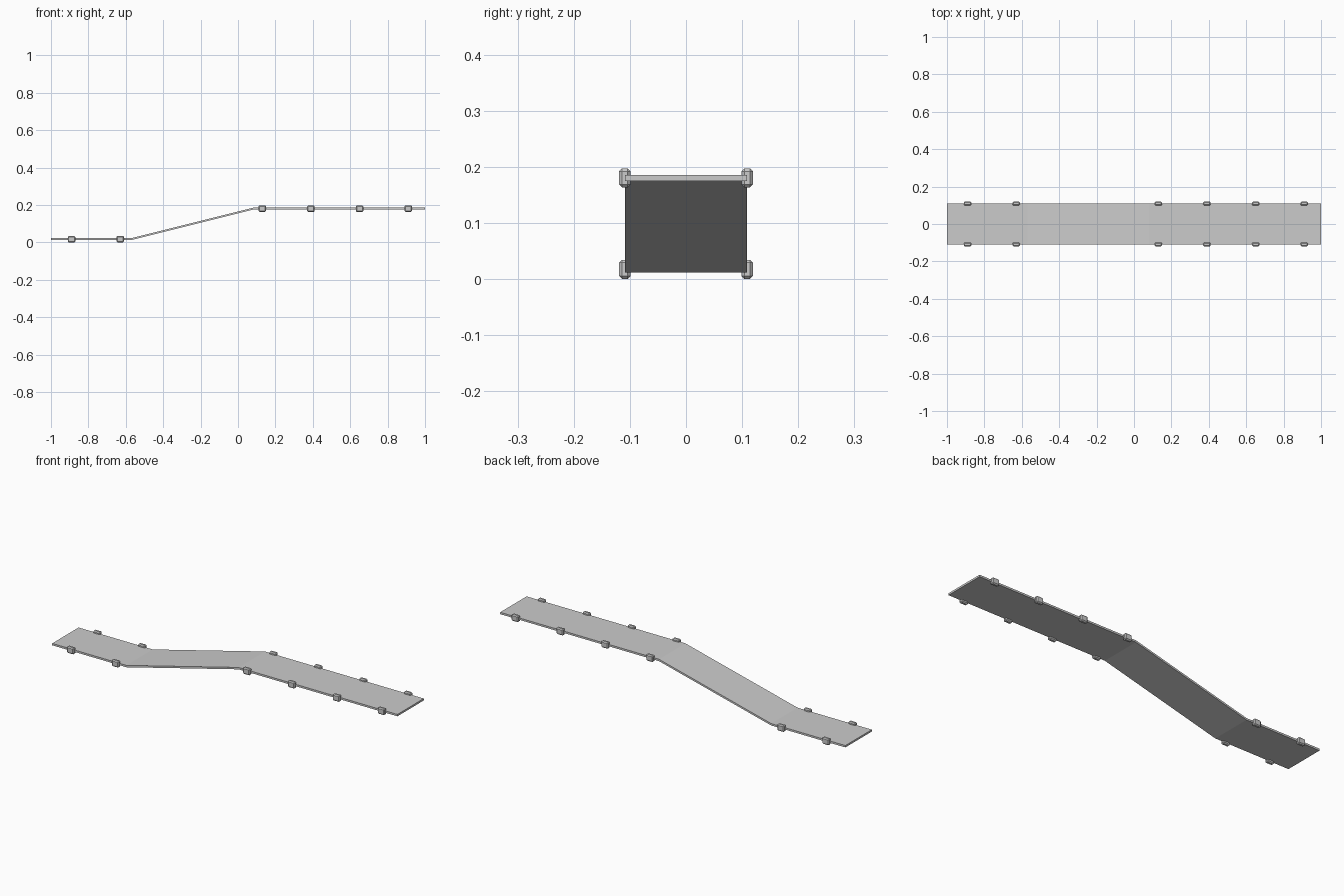
import bpy, bmesh

if "Cube" in bpy.data.objects:
    bpy.data.objects.remove(bpy.data.objects["Cube"])

HALF_W = 0.109
LOW, HIGH, THICK = 0.012, 0.175, 0.010


def make_object(name, bm):
    bmesh.ops.recalc_face_normals(bm, faces=bm.faces)
    mesh = bpy.data.meshes.new(name)
    bm.to_mesh(mesh)
    bm.free()
    obj = bpy.data.objects.new(name, mesh)
    bpy.context.collection.objects.link(obj)
    return obj


# Deck: thin strip with a sloped section between two level runs
path = [(-1.0, LOW), (-0.57, LOW), (0.08, HIGH), (1.0, HIGH)]
bm = bmesh.new()
rings = []
for x, z in path:
    corners = [(-HALF_W, z), (HALF_W, z), (HALF_W, z + THICK), (-HALF_W, z + THICK)]
    rings.append([bm.verts.new((x, y, h)) for y, h in corners])
for a, b in zip(rings, rings[1:]):
    for i in range(4):
        j = (i + 1) % 4
        bm.faces.new((a[i], a[j], b[j], b[i]))
bm.faces.new(rings[0])
bm.faces.new(rings[-1])
make_object("deck", bm)


# Edge clips: chamfered blocks straddling both long edges
def edge_clip(name, x, y, z):
    bm = bmesh.new()
    bmesh.ops.create_cube(bm, size=1)
    bmesh.ops.scale(bm, vec=(0.040, 0.020, 0.034), verts=bm.verts)
    bmesh.ops.bevel(bm, geom=bm.edges[:], offset=0.005, segments=1,
                    affect='EDGES')
    obj = make_object(name, bm)
    obj.location = (x, y, z)


for i, x in enumerate((-0.89, -0.63, 0.13, 0.39, 0.65, 0.91)):
    z = (LOW if x < 0 else HIGH) + THICK / 2
    for side, label in ((-1, "front"), (1, "back")):
        edge_clip(f"{label}_edge_clip_{i + 1}", x, side * HALF_W, z)
